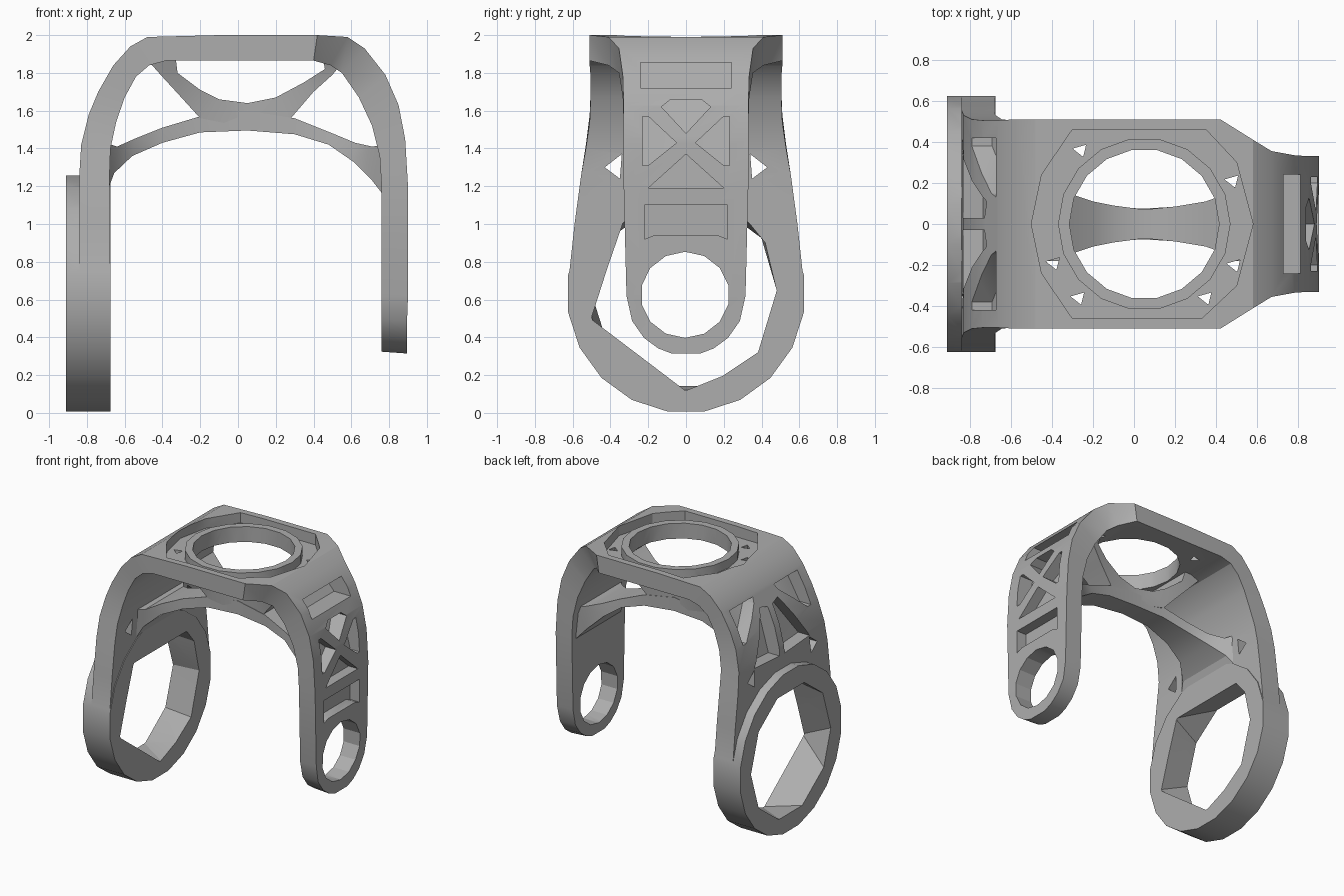
import bpy, bmesh, math

cube = bpy.data.objects.get("Cube")
if cube:
    bpy.data.objects.remove(cube, do_unlink=True)

grey = bpy.data.materials.new("plain_grey")
grey.use_nodes = True
grey.diffuse_color = (0.42, 0.42, 0.42, 1)
grey.node_tree.nodes["Principled BSDF"].inputs["Base Color"].default_value = (0.42, 0.42, 0.42, 1)


def finish(name, bm):
    bmesh.ops.recalc_face_normals(bm, faces=bm.faces)
    bmesh.ops.triangulate(bm, faces=bm.faces)
    mesh = bpy.data.meshes.new(name)
    bm.to_mesh(mesh)
    bm.free()
    mesh.materials.append(grey)
    ob = bpy.data.objects.new(name, mesh)
    bpy.context.collection.objects.link(ob)
    return ob


def loft(bm, rings):
    """Closed solid through a row of equal point loops."""
    loops = [[bm.verts.new(p) for p in r] for r in rings]
    n = len(loops[0])
    for a, b in zip(loops, loops[1:]):
        for i in range(n):
            j = (i + 1) % n
            bm.faces.new((a[i], a[j], b[j], b[i]))
    bm.faces.new(loops[0][::-1])
    bm.faces.new(loops[-1])


def prism_x(bm, poly, x0, x1):
    loft(bm, [[(x, y, z) for y, z in poly] for x in (x0, x1)])


def prism_z(bm, poly, z0, z1):
    loft(bm, [[(x, y, z) for x, y in poly] for z in (z0, z1)])


def band(name, sections):
    """Bent bar: each section is outer x, z, inner x, z, half width."""
    bm = bmesh.new()
    loft(bm, [[(ox, -w, oz), (ox, w, oz), (ix, w, iz), (ix, -w, iz)]
              for ox, oz, ix, iz, w in sections])
    return finish(name, bm)


def combine(target, other, operation):
    other.hide_render = True
    mod = target.modifiers.new(operation.lower(), 'BOOLEAN')
    mod.operation, mod.solver, mod.object = operation, 'EXACT', other
    bpy.context.view_layer.objects.active = target
    bpy.ops.object.modifier_apply(modifier=mod.name)
    bpy.data.objects.remove(other, do_unlink=True)


def ellipse(cu, cv, ru, rv, n, turn=0.0):
    return [(cu + ru * math.cos(2 * math.pi * (i + turn) / n),
             cv + rv * math.sin(2 * math.pi * (i + turn) / n)) for i in range(n)]


def lerp_table(table, z):
    for (z0, x0), (z1, x1) in zip(table, table[1:]):
        if z <= z1:
            return x0 + (x1 - x0) * (z - z0) / (z1 - z0)
    return table[-1][1]


def mirror_y(poly):
    return [(-y, z) for y, z in poly]


# Main arch: wide arm, top plate, tapering to the narrow arm with a round end
arch = [(-0.84, 0.75, -0.68, 0.75, 0.617), (-0.84, 1.0, -0.68, 1.0, 0.59),
        (-0.84, 1.26, -0.68, 1.26, 0.555), (-0.83, 1.42, -0.675, 1.4, 0.53),
        (-0.79, 1.58, -0.645, 1.54, 0.51), (-0.74, 1.70, -0.60, 1.67, 0.505),
        (-0.66, 1.84, -0.54, 1.78, 0.505), (-0.57, 1.94, -0.47, 1.84, 0.51),
        (-0.48, 1.99, -0.38, 1.865, 0.51), (-0.1, 2.0, -0.1, 1.865, 0.51),
        (0.42, 2.0, 0.40, 1.865, 0.51), (0.58, 1.99, 0.49, 1.84, 0.41),
        (0.67, 1.93, 0.55, 1.80, 0.355), (0.78, 1.79, 0.64, 1.67, 0.335),
        (0.85, 1.63, 0.71, 1.52, 0.33), (0.885, 1.45, 0.75, 1.36, 0.33),
        (0.90, 1.2, 0.76, 1.2, 0.33), (0.90, 0.62, 0.76, 0.62, 0.315)]
arch += [(0.895, 0.62 - 0.315 * math.sin(a), 0.76, 0.62 - 0.305 * math.sin(a), 0.315 * math.cos(a))
         for a in map(math.radians, (25, 45, 62, 76))]
body = band("bracket_body", arch)

# Thick ring at the foot of the wide arm
bm = bmesh.new()
prism_x(bm, ellipse(0, 0.632, 0.632, 0.632, 20, 0.5), -0.91, -0.674)
combine(body, finish("ring_boss", bm), 'UNION')

# Pockets sunk into both arms, leaving a thin inner wall
pockets = bmesh.new()
wide_wall = [(1.2, -0.68), (1.4, -0.675), (1.54, -0.645), (1.67, -0.60), (1.78, -0.54), (1.84, -0.47)]
narrow_wall = [(0.8, 0.76), (1.2, 0.76), (1.36, 0.75), (1.52, 0.71), (1.67, 0.64), (1.80, 0.55), (1.87, 0.47)]


def pocket(poly, start, wall, margin):
    loft(pockets, [[(start, y, z) for y, z in poly],
                   [(lerp_table(wall, z) + margin, y, z) for y, z in poly]])


outer_tri = [(0.42, 1.82), (0.13, 1.82), (0.15, 1.78), (0.38, 1.58), (0.42, 1.58)]
inner_tri = [(0.03, 1.72), (0.11, 1.74), (0.34, 1.38), (0.03, 1.36)]
for poly in (outer_tri, inner_tri):
    pocket(poly, -1.2, wide_wall, -0.06)
    pocket(mirror_y(poly), -1.2, wide_wall, -0.06)

side_tri = [(0.23, 1.57), (0.20, 1.57), (0.05, 1.43), (0.20, 1.31), (0.23, 1.31)]
for poly in ([(-0.24, 1.72), (0.24, 1.72), (0.24, 1.855), (-0.24, 1.855)],
             [(-0.22, 0.92), (-0.17, 0.94), (0.17, 0.94), (0.22, 0.92), (0.22, 1.10), (-0.22, 1.10)],
             [(-0.20, 1.19), (0.20, 1.19), (0.0, 1.37)],
             [(-0.13, 1.62), (-0.08, 1.66), (0.08, 1.66), (0.13, 1.62), (0.0, 1.48)],
             side_tri, mirror_y(side_tri)):
    pocket(poly, 1.2, narrow_wall, 0.06)

# Faceted recess in the top plate
CX = 0.05
prism_z(pockets, [(-0.50, 0.0), (-0.45, 0.24), (-0.30, 0.46), (0.35, 0.46), (0.50, 0.30),
                  (0.58, 0.0), (0.50, -0.30), (0.33, -0.46), (-0.30, -0.46), (-0.45, -0.24)], 1.915, 2.2)
combine(body, finish("pocket_cutter", pockets), 'DIFFERENCE')

# Raised collar around the top opening
bm = bmesh.new()
prism_z(bm, ellipse(CX, 0, 0.42, 0.42, 18), 1.89, 1.985)
combine(body, finish("collar", bm), 'UNION')

# Big opening: round outside, irregular facets on the inner side
holes = bmesh.new()
inner_rim = [(0.48, 0.65), (0.42, 0.90), (0.33, 1.01), (-0.33, 1.01), (-0.42, 0.75),
             (-0.50, 0.50), (-0.25, 0.31), (0.0, 0.12), (0.20, 0.20), (0.38, 0.32)]
loft(holes, [[(-0.93, y, z) for y, z in ellipse(0, 0.625, 0.495, 0.505, 10)],
             [(-0.66, y, z) for y, z in inner_rim]])

# Other openings that go right through
prism_x(holes, ellipse(-0.005, 0.625, 0.235, 0.228, 14, 0.5), 0.6, 1.2)
peep = [(0.43, 1.30), (0.34, 1.37), (0.35, 1.24)]
prism_x(holes, peep, -1.2, -0.5)
prism_x(holes, mirror_y(peep), -1.2, -0.5)
prism_z(holes, ellipse(CX, 0, 0.365, 0.365, 18), 1.75, 2.2)
for x, y in ((-0.26, 0.36), (-0.27, -0.36), (-0.39, -0.19), (0.35, -0.36), (0.48, 0.21), (0.49, -0.20)):
    prism_z(holes, ellipse(x, y, 0.04, 0.035, 3, 0.4), 1.75, 2.2)
combine(body, finish("hole_cutter", holes), 'DIFFERENCE')

# Inner brace: low arch between the arms, flaring where it meets them
arch_brace = band("lower_brace", [
    (-0.70, 1.43, -0.70, 1.15, 0.32), (-0.64, 1.41, -0.655, 1.27, 0.24),
    (-0.55, 1.45, -0.56, 1.36, 0.16), (-0.4, 1.51, -0.4, 1.43, 0.11),
    (-0.2, 1.57, -0.2, 1.485, 0.085), (0.05, 1.60, 0.05, 1.495, 0.075),
    (0.3, 1.56, 0.3, 1.475, 0.09), (0.5, 1.48, 0.48, 1.42, 0.11),
    (0.62, 1.43, 0.61, 1.33, 0.15), (0.71, 1.41, 0.71, 1.23, 0.22),
    (0.78, 1.42, 0.78, 1.14, 0.30)])

# Hanging brace: shallow curve that ties the low arch to the top plate
hanging_brace = band("upper_brace", [
    (-0.33, 1.88, -0.49, 1.88, 0.18), (-0.32, 1.80, -0.41, 1.79, 0.15),
    (-0.2, 1.71, -0.30, 1.67, 0.11), (-0.1, 1.66, -0.2, 1.56, 0.09),
    (0.05, 1.64, 0.05, 1.51, 0.07), (0.2, 1.67, 0.28, 1.56, 0.085),
    (0.35, 1.75, 0.40, 1.70, 0.11), (0.46, 1.82, 0.50, 1.79, 0.15),
    (0.45, 1.88, 0.55, 1.85, 0.18)])

# Soft shading on the bends, crisp edges elsewhere
bpy.ops.object.select_all(action='DESELECT')
for ob in (body, arch_brace, hanging_brace):
    ob.select_set(True)
bpy.context.view_layer.objects.active = body
bpy.ops.object.shade_smooth_by_angle(angle=math.radians(25))
